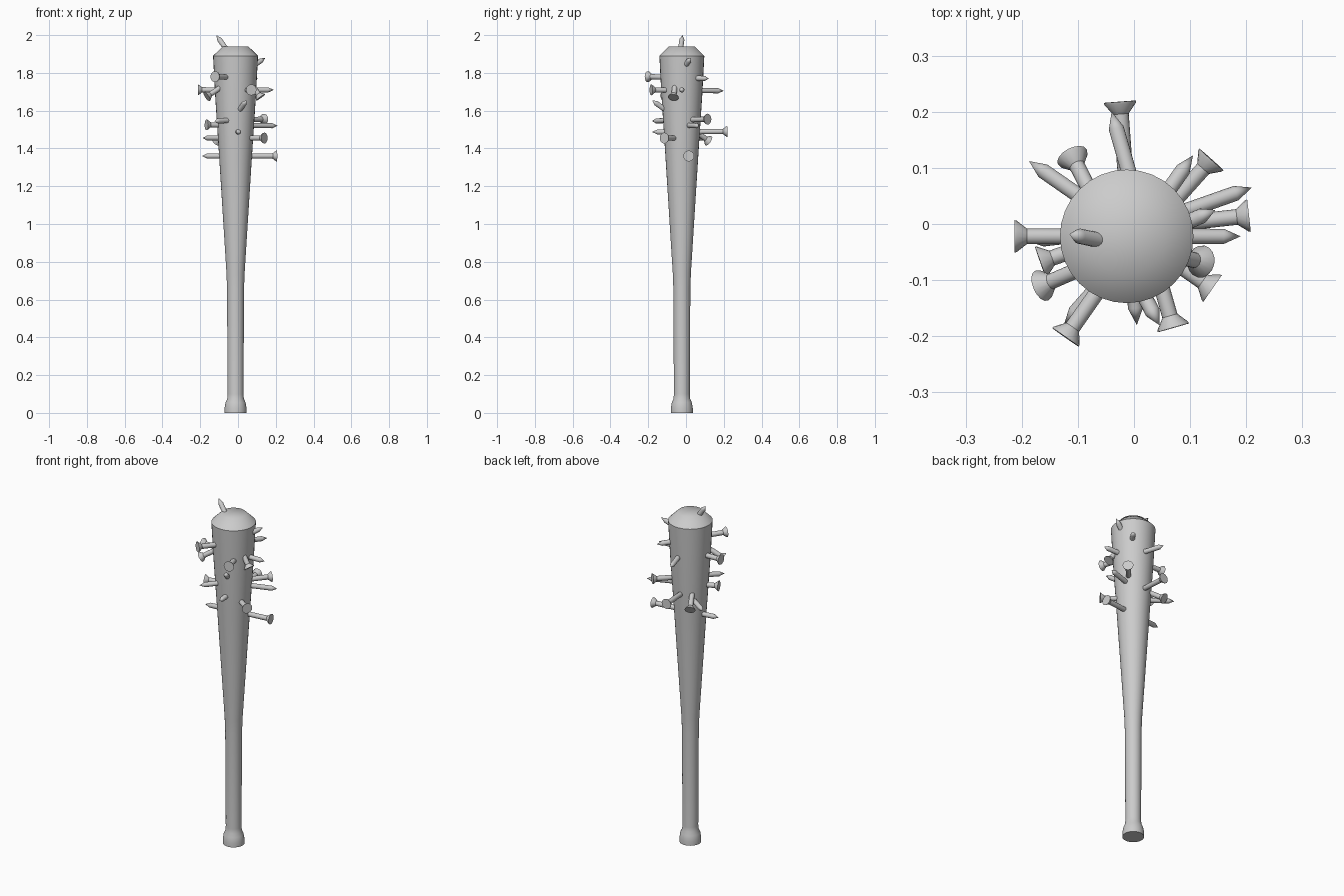
import bpy, bmesh, math
from mathutils import Vector

if "Cube" in bpy.data.objects:
    bpy.data.objects.remove(bpy.data.objects["Cube"])

CX, CY = -0.013, -0.022


def lathe(name, profile, segments, angle):
    """Spin a (radius, z) profile round the z axis; radius 0 closes to a pole."""
    bm = bmesh.new()
    rings = []
    for r, z in profile:
        if r == 0:
            rings.append([bm.verts.new((0, 0, z))] * segments)
        else:
            rings.append([bm.verts.new((r * math.cos(2 * math.pi * i / segments),
                                        r * math.sin(2 * math.pi * i / segments), z))
                          for i in range(segments)])
    for a, b in zip(rings, rings[1:]):
        for i in range(segments):
            j = (i + 1) % segments
            bm.faces.new(dict.fromkeys((a[i], a[j], b[j], b[i])))
    bmesh.ops.recalc_face_normals(bm, faces=bm.faces)
    mesh = bpy.data.meshes.new(name)
    bm.to_mesh(mesh)
    bm.free()
    obj = bpy.data.objects.new(name, mesh)
    bpy.context.collection.objects.link(obj)
    bpy.ops.object.select_all(action='DESELECT')
    obj.select_set(True)
    bpy.context.view_layer.objects.active = obj
    bpy.ops.object.shade_smooth_by_angle(angle=math.radians(angle))
    return obj


# Bat: knob, handle, tapered barrel and chamfered end
bat = lathe("bat", [(0, 0), (0.058, 0), (0.058, 0.025), (0.053, 0.055),
                    (0.044, 0.075), (0.042, 0.1), (0.045, 0.66), (0.048, 0.74),
                    (0.087, 1.36), (0.108, 1.68), (0.119, 1.89),
                    (0.068, 1.94), (0, 1.94)], 32, 46)
bat.location = (CX, CY, 0)

# Nails driven right through the barrel: (head end, pointed end)
nails = [
    ((-0.025, 0.218, 1.49), (0.005, -0.18, 1.487)),
    ((-0.11, 0.12, 1.44), (0.045, -0.18, 1.655)),
    ((0.138, 0.115, 1.555), (-0.125, -0.18, 1.545)),
    ((0.205, 0.015, 1.36), (-0.192, -0.03, 1.36)),
    ((0.12, -0.067, 1.67), (-0.115, -0.018, 2.0)),
    ((0.14, -0.115, 1.455), (-0.187, 0.112, 1.455)),
    ((0.07, -0.185, 1.71), (-0.04, 0.2, 1.705)),
    ((-0.122, -0.202, 1.78), (0.105, 0.122, 1.77)),
    ((-0.165, -0.11, 1.675), (0.145, 0.025, 1.88)),
    ((-0.167, -0.068, 1.525), (0.21, 0.065, 1.52)),
    ((-0.213, -0.022, 1.71), (0.19, -0.022, 1.71)),
]
for n, (head, tip) in enumerate(nails, 1):
    head, axis = Vector(head), Vector(tip) - Vector(head)
    length = axis.length
    nail = lathe(f"nail_{n:02d}", [(0, 0), (0.029, 0), (0.028, 0.004), (0.014, 0.022),
                                   (0.0135, length - 0.03), (0, length)], 16, 35)
    nail.rotation_euler = axis.to_track_quat('Z', 'Y').to_euler()
    nail.location = head
